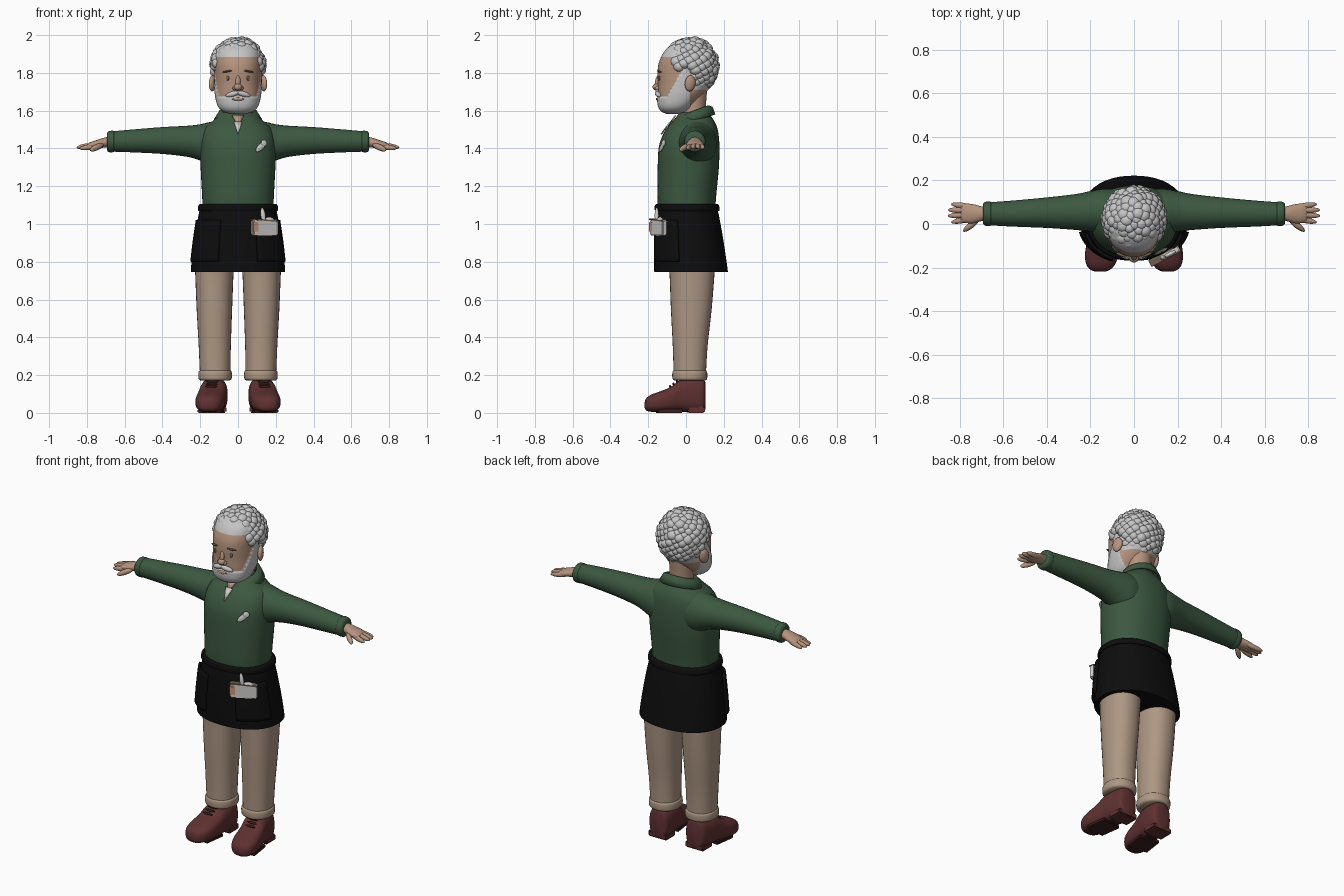
import bpy, bmesh, math, random
from mathutils import Matrix, Vector, Euler

if "Cube" in bpy.data.objects:
    bpy.data.objects.remove(bpy.data.objects["Cube"])

random.seed(4)


def mat(name, r, g, b):
    m = bpy.data.materials.new(name)
    m.diffuse_color = (r, g, b, 1)
    m.use_nodes = True
    m.node_tree.nodes["Principled BSDF"].inputs["Base Color"].default_value = m.diffuse_color
    return m


GREEN = mat("green knit", 0.045, 0.098, 0.052)
SKIN = mat("skin", 0.46, 0.29, 0.205)
HAIR = mat("silver hair", 0.56, 0.56, 0.56)
TAN = mat("tan cloth", 0.42, 0.31, 0.23)
BOOT = mat("oxblood leather", 0.115, 0.03, 0.03)
SOLE = mat("dark sole", 0.045, 0.014, 0.014)
BLACK = mat("black canvas", 0.004, 0.004, 0.004)
WHITE = mat("white", 0.62, 0.61, 0.59)
BROW = mat("brown grey", 0.16, 0.11, 0.08)
PEACH = mat("peach", 0.6, 0.3, 0.18)


def finish(name, bm, mats, mirror=False, angle=50, thick=0, rule=None):
    bmesh.ops.recalc_face_normals(bm, faces=bm.faces)
    me = bpy.data.meshes.new(name)
    for m in mats:
        me.materials.append(m)
    for f in bm.faces:
        f.smooth = True
        if rule:
            f.material_index = rule(f.calc_center_median())
    bm.to_mesh(me)
    bm.free()
    me.set_sharp_from_angle(angle=math.radians(angle))
    ob = bpy.data.objects.new(name, me)
    bpy.context.collection.objects.link(ob)
    if thick:
        s = ob.modifiers.new("thickness", 'SOLIDIFY')
        s.thickness, s.offset = thick, 0
    if mirror:
        ob.modifiers.new("mirror", 'MIRROR').use_mirror_merge = False
    return ob


def spline(rings, n):
    """Smoothly subdivide a list of ring tuples."""
    out = []
    for i in range(len(rings) - 1):
        p = [rings[max(0, min(len(rings) - 1, i + k))] for k in (-1, 0, 1, 2)]
        for s in range(n):
            t = s / n
            out.append([0.5 * (2 * b + (c - a) * t + (2 * a - 5 * b + 4 * c - d) * t * t
                        + (3 * b - a - 3 * c + d) * t ** 3) for a, b, c, d in zip(*p)])
    return out + [list(rings[-1])]


def spow(v, e):
    return math.copysign(abs(v) ** (2 / e), v)


def loft(name, rings, axis, mats, seg=32, n=4, e=2.0, arc=None, push=None, **kw):
    """Rings are (position, centre 1, centre 2, radius 1, radius 2) along an axis."""
    bm = bmesh.new()
    rows = []
    a0, a1 = arc or (0, 2 * math.pi)
    for p, c1, c2, r1, r2 in spline(rings, n):
        row = []
        for k in range(seg + (1 if arc else 0)):
            a = a0 + (a1 - a0) * k / seg
            u, v = c1 + r1 * spow(math.cos(a), e), c2 + r2 * spow(math.sin(a), e)
            co = Vector({'x': (p, u, v), 'y': (u, p, v), 'z': (u, v, p)}[axis])
            row.append(bm.verts.new(push(co) if push else co))
        rows.append(row)
    for A, B in zip(rows, rows[1:]):
        for k in range(seg):
            j = (k + 1) % len(A)
            bm.faces.new((A[k], A[j], B[j], B[k]))
    if not arc:
        bm.faces.new(rows[0])
        bm.faces.new(rows[-1])
    return finish(name, bm, mats, **kw)


def body(rings):
    """Turn (z, y front, y back, half width) into loft rings."""
    return [(z, 0, (a + b) / 2, w, (b - a) / 2) for z, a, b, w in rings]


def ball(bm, loc, rad, rot=(0, 0, 0), sub=3):
    M = Matrix.LocRotScale(Vector(loc), Euler([math.radians(r) for r in rot]), Vector(rad))
    bmesh.ops.create_icosphere(bm, subdivisions=sub, radius=1, matrix=M)


def blob(name, m, *balls, **kw):
    bm = bmesh.new()
    for b in balls:
        ball(bm, *b)
    return finish(name, bm, [m], **kw)


def box(name, m, loc, size, rot=(0, 0, 0), **kw):
    bm = bmesh.new()
    M = Matrix.LocRotScale(Vector(loc), Euler([math.radians(r) for r in rot]), Vector(size))
    bmesh.ops.create_cube(bm, size=1, matrix=M)
    bmesh.ops.bevel(bm, geom=bm.edges[:], offset=min(size) * 0.2, segments=2, affect='EDGES')
    return finish(name, bm, [m], angle=35, **kw)


# Boots: upper, heel and laces
loft("boot", [(0.103, .122, .09, .03, .07), (0.09, .122, .09, .058, .088), (0.03, .125, .093, .07, .092),
              (-.03, .132, .091, .073, .084), (-.08, .14, .072, .076, .066), (-.14, .148, .058, .077, .055),
              (-.185, .153, .051, .066, .045), (-.21, .155, .045, .045, .033), (-.219, .155, .042, .02, .015)],
     'y', [BOOT, SOLE], e=2.7, mirror=True, rule=lambda c: int(c.z < .012))
box("boot_heel", BOOT, (.123, .055, .018), (.125, .09, .036), mirror=True)
box("boot_tread", SOLE, (.144, -.09, .01), (.125, .13, .02), (0, 0, 8), mirror=True)
blob("boot_laces", SOLE, *[((.136 + .003 * i, -.048 - .018 * i, .166 - .013 * i), (.032, .006, .007))
                           for i in range(3)], mirror=True)

# Trousers and turned cuffs
loft("trouser_leg", [(.19, .121, .02, .08, .085), (.35, .123, .022, .085, .092), (.55, .125, .028, .094, .108),
                     (.75, .125, .032, .102, .12), (.86, .122, .03, .108, .13)], 'z', [TAN], e=2.2, mirror=True)
loft("trouser_cuff", [(.172, .121, .02, .078, .083), (.18, .121, .02, .087, .091), (.2, .121, .02, .089, .093),
                      (.218, .121, .02, .087, .091), (.226, .121, .02, .079, .084)], 'z', [TAN], e=2.2, mirror=True)

# Apron with band, hem and pockets
APRON = [(.745, -.168, .222, .25), (.80, -.169, .215, .246), (.90, -.168, .2, .234),
         (1.0, -.164, .183, .218), (1.10, -.153, .163, .198)]
loft("apron", body(APRON), 'z', [BLACK], seg=48, e=2.2)
loft("apron_band", body([(1.07, -.164, .176, .209), (1.08, -.167, .178, .213), (1.1, -.164, .174, .209),
                         (1.107, -.155, .165, .2)]), 'z', [BLACK], seg=48, e=2.2)
POCKET = [(z, a - .008, b + .008, w + .008) for z, a, b, w in
          [(.80, -.169, .215, .246), (.90, -.168, .2, .234), (1.02, -.164, .18, .216)]]
loft("apron_pocket", body(POCKET), 'z', [BLACK], seg=12, e=2.2, thick=.014, mirror=True,
     arc=(math.radians(292), math.radians(345)))

# Pouch of tools on the hip
box("tool_pouch", WHITE, (.14, -.146, .982), (.15, .03, .085), (0, 0, 28))
box("pouch_patch", PEACH, (.093, -.186, .985), (.03, .008, .05), (0, 0, 28))
box("pouch_band", BROW, (.14, -.146, 1.02), (.153, .034, .007), (0, 4, 28))
blob("tool_handles", WHITE, ((.133, -.155, 1.045), (.013, .011, .042), (0, -8, 0)),
     ((.165, -.138, 1.02), (.03, .01, .017), (0, 0, 28)))

# Sweater torso and sleeves
TORSO = [(1.08, -.148, .155, .188), (1.15, -.152, .16, .19), (1.3, -.15, .174, .198), (1.4, -.145, .177, .2),
         (1.46, -.128, .174, .195), (1.51, -.10, .165, .175), (1.545, -.07, .15, .135),
         (1.575, -.045, .13, .1), (1.59, -.035, .12, .085)]
loft("sweater", body(TORSO), 'z', [GREEN], seg=48, e=2.25)
loft("sleeve", [(.06, .055, 1.425, .1, .115), (.13, .058, 1.424, .104, .119), (.2, .058, 1.432, .093, .096),
                (.27, .055, 1.438, .082, .082), (.4, .052, 1.442, .07, .071), (.55, .048, 1.44, .06, .061),
                (.66, .047, 1.437, .053, .054), (.69, .047, 1.436, .05, .05)], 'x', [GREEN], mirror=True)
loft("sleeve_cuff", [(.655, .047, 1.437, .051, .052), (.662, .047, 1.437, .056, .057),
                     (.685, .047, 1.436, .054, .055), (.694, .047, 1.436, .044, .044)], 'x', [GREEN], mirror=True)
blob("chest_patch", WHITE, ((.122, -.127, 1.41), (.04, .006, .016), (-8, -40, 30)),
     ((.138, -.119, 1.428), (.018, .006, .018), (-8, 0, 32)))


# Collar: a folded strip around the neck, open at the front
def collar():
    bm = bmesh.new()
    rows = []
    for k in range(41):
        t = math.radians(16 + 328 * k / 40)
        s, c = math.sin(t), math.cos(t)
        tip = max(0, c) ** 4
        zt = 1.595 - .028 * c
        pts = [(.076, .072, zt - .03), (.082, .078, zt), (.098, .094, zt - .006),
               (.122, .108 + .035 * tip, zt - .045 - .02 * tip)]
        rows.append([bm.verts.new((rx * s, .042 - ry * c, z)) for rx, ry, z in pts])
    for A, B in zip(rows, rows[1:]):
        for i in range(3):
            bm.faces.new((A[i], B[i], B[i + 1], A[i + 1]))
    finish("collar", bm, [GREEN], thick=.012)


collar()

# Open neckline with undershirt
for name, m, w, zt, zb, off in (("neck_opening", SKIN, .032, 1.575, 1.52, 0), ("undershirt", WHITE, .022, 1.54, 1.475, .004)):
    bm = bmesh.new()
    y = lambda z: -.055 - (1.575 - z) * .72 - off
    bm.faces.new([bm.verts.new(p) for p in ((-w, y(zt), zt), (w, y(zt), zt), (0, y(zb), zb))])
    finish(name, bm, [m], thick=.008)

# Hands: palm, fingers and thumb
loft("palm", [(.66, .047, 1.434, .03, .028), (.70, .047, 1.432, .034, .027), (.74, .047, 1.424, .044, .023),
              (.78, .05, 1.416, .044, .018), (.795, .05, 1.413, .036, .012)], 'x', [SKIN], seg=24, mirror=True)
blob("fingers", SKIN, *[((.795 + dx, y, z), (.054, .0135, .0145), (0, 8, a)) for dx, y, z, a in
                        ((-.008, .017, 1.407, -10), (.006, .04, 1.412, -3), (.006, .063, 1.412, 2), (-.008, .084, 1.41, 8))],
     mirror=True)
blob("thumb", SKIN, ((.748, -.006, 1.406), (.048, .014, .016), (0, 20, -38)), mirror=True)

# Head, with beard and hair areas chosen by rule
def hairline(y):
    return 1.885 if y < -.05 else 1.82 if y < .03 else 1.71


def beard(c):
    return c.y < .022 and c.z < 1.672 + 1.8 * max(0, c.y + .1)


def grow(co):
    if beard(co):
        d = Vector((co.x, co.y + .04, (co.z - 1.7) * .5))
        co = co + d.normalized() * .007
    return co


loft("neck", [(1.5, 0, .045, .07, .065), (1.6, 0, .042, .066, .062), (1.72, 0, .045, .07, .068)], 'z', [SKIN])
HEAD = [(1.588, -.10, -.03, .04), (1.602, -.128, .0, .078), (1.63, -.143, .04, .102), (1.68, -.147, .09, .115),
        (1.74, -.148, .13, .12), (1.80, -.151, .148, .122), (1.86, -.142, .15, .124), (1.92, -.11, .135, .112),
        (1.96, -.06, .09, .07), (1.97, -.02, .05, .03)]
loft("head", body(HEAD), 'z', [SKIN, HAIR], seg=96, n=10, e=2.25, push=grow,
     rule=lambda c: int(beard(c) or c.z > hairline(c.y)))
blob("ears", SKIN, ((.136, .022, 1.745), (.016, .03, .043), (-10, 0, 22)), mirror=True)
blob("nose", SKIN, ((0, -.156, 1.725), (.022, .021, .019)), ((0, -.151, 1.755), (.013, .013, .035), (-12, 0, 0)),
     ((.017, -.151, 1.719), (.012, .013, .012)), ((-.017, -.151, 1.719), (.012, .013, .012)))
blob("moustache", HAIR, ((.03, -.149, 1.688), (.038, .014, .014), (0, 15, 14)), mirror=True)
blob("lips", SKIN, ((0, -.151, 1.661), (.032, .009, .008)))
blob("eyes", BROW, ((.054, -.142, 1.772), (.008, .006, .012), (0, 0, 20)), mirror=True)
blob("eyebrows", BROW, ((.058, -.142, 1.808), (.028, .007, .005), (0, 8, 20)), mirror=True)

# Curly hair: lumps spread evenly over the skull
bm = bmesh.new()
N = 230
for i in range(N):
    h = 1 - 2 * (i + .5) / N
    a = i * math.pi * (3 - math.sqrt(5))
    r = math.sqrt(1 - h * h)
    p = Vector((.122 * r * math.cos(a), .022 + .128 * r * math.sin(a), 1.835 + .132 * h))
    if p.z > hairline(p.y) + .012:
        s = random.uniform(.024, .034)
        ball(bm, p, (s, s, s * random.uniform(.85, 1.0)), (0, 0, 0), 2)
finish("curly_hair", bm, [HAIR], angle=80)
